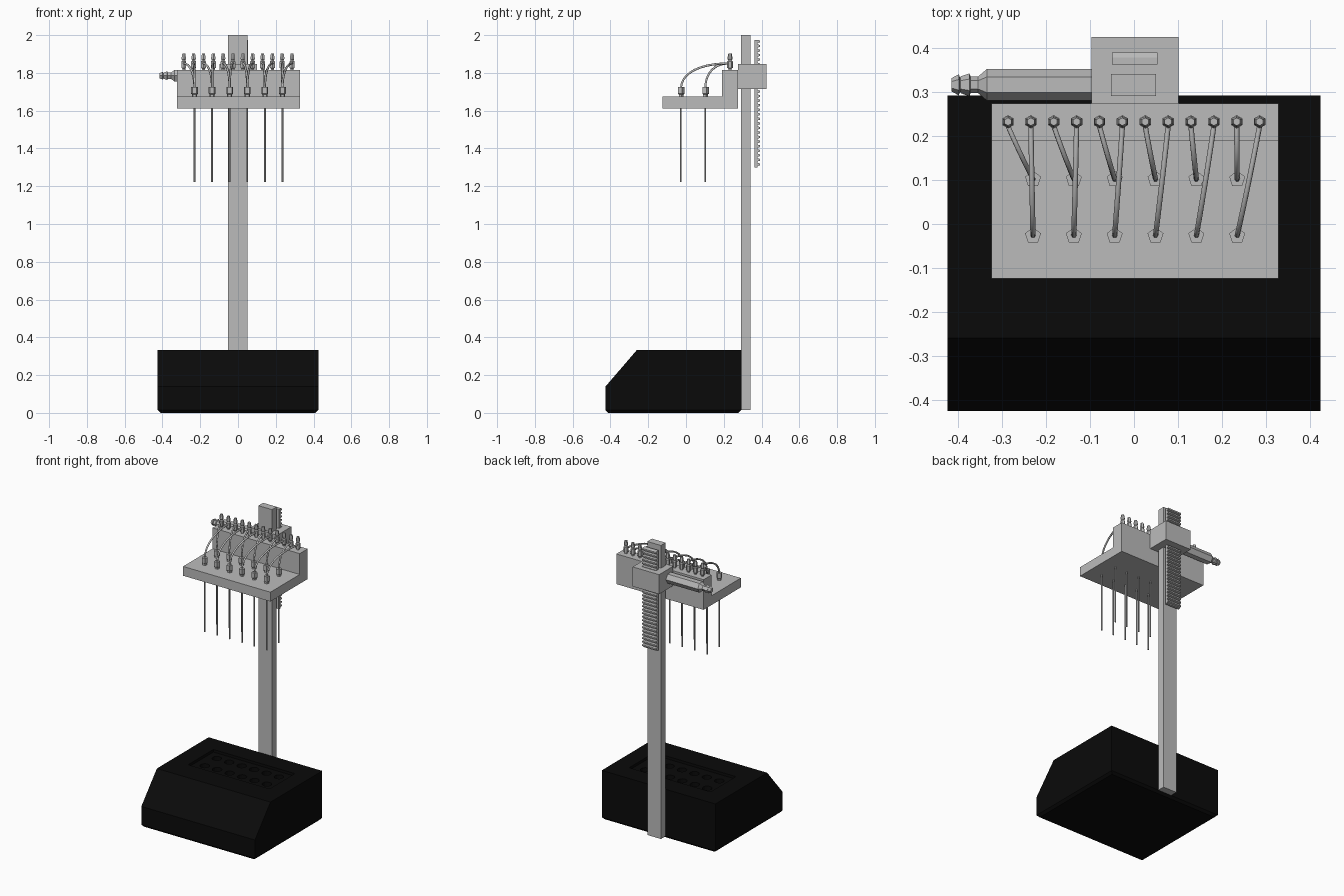
import bpy, bmesh, math
from mathutils import Matrix, Vector

old = bpy.data.objects.get("Cube")
if old:
    bpy.data.objects.remove(old, do_unlink=True)


def material(name, value):
    m = bpy.data.materials.new(name)
    m.use_nodes = True
    colour = (value, value, value, 1)
    m.diffuse_color = colour
    bsdf = m.node_tree.nodes["Principled BSDF"]
    bsdf.inputs["Base Color"].default_value = colour
    bsdf.inputs["Roughness"].default_value = 0.6
    return m


GREY = material("light grey", 0.5)
BLACK = material("black", 0.003)


def finish(name, bm, mat):
    bmesh.ops.recalc_face_normals(bm, faces=bm.faces)
    mesh = bpy.data.meshes.new(name)
    bm.to_mesh(mesh)
    bm.free()
    mesh.materials.append(mat)
    ob = bpy.data.objects.new(name, mesh)
    bpy.context.collection.objects.link(ob)
    return ob


def box(name, x, y, z, mat=GREY):
    bm = bmesh.new()
    spans = (x, y, z)
    size = [s[1] - s[0] for s in spans]
    mid = Vector([(s[0] + s[1]) / 2 for s in spans])
    bmesh.ops.create_cube(bm, size=1, matrix=Matrix.Translation(mid) @ Matrix.Diagonal((*size, 1)))
    return finish(name, bm, mat)


def prism(bm, profile, x0, x1):
    """Extrude a (y, z) outline along x."""
    face = bm.faces.new([bm.verts.new((x0, y, z)) for y, z in profile])
    ext = bmesh.ops.extrude_face_region(bm, geom=[face])
    moved = [v for v in ext["geom"] if isinstance(v, bmesh.types.BMVert)]
    bmesh.ops.translate(bm, vec=(x1 - x0, 0, 0), verts=moved)


def lathe(bm, profile, sides, matrix, turn=0):
    """Faceted turned part from (radius, height) pairs, capped at both ends."""
    rings = []
    for r, h in profile:
        angles = [turn + math.tau * i / sides for i in range(sides)]
        rings.append([bm.verts.new(matrix @ Vector((r * math.cos(a), r * math.sin(a), h))) for a in angles])
    for a, b in zip(rings, rings[1:]):
        for i in range(sides):
            j = (i + 1) % sides
            bm.faces.new((a[i], a[j], b[j], b[i]))
    bm.faces.new(rings[0][::-1])
    bm.faces.new(rings[-1])


def place(x, y, z):
    return Matrix.Translation((x, y, z))


def cut(target, cutter):
    cutter.hide_render = True
    cutter.hide_viewport = True
    mod = target.modifiers.new("cut", 'BOOLEAN')
    mod.object = cutter
    mod.solver = 'EXACT'


# Shared layout of needles, wells and ports
COLUMNS = [-0.23 + 0.093 * i for i in range(6)]
FRONT, BACK = -0.027, 0.102
PORTS = [-0.287 + 0.0521 * i for i in range(12)]
PORT_Y = 0.233

# Base with sloped front and chamfered bottom edge
bm = bmesh.new()
prism(bm, [(-0.426, 0), (0.293, 0), (0.293, 0.333), (-0.26, 0.333), (-0.426, 0.14)], -0.425, 0.425)
bottom = [e for e in bm.edges if all(v.co.z < 0.001 for v in e.verts)]
bmesh.ops.bevel(bm, geom=bottom, offset=0.015, segments=1, affect='EDGES')
base = finish("base", bm, BLACK)

# Recessed tray in the base and a well under each needle
cut(base, box("tray_cutter", (-0.3, 0.31), (-0.105, 0.165), (0.315, 0.4), BLACK))
bm = bmesh.new()
for x in COLUMNS:
    for y in (FRONT, BACK):
        lathe(bm, [(0.03, 0.24), (0.03, 0.38)], 12, place(x, y, 0))
cut(base, finish("well_cutter", bm, BLACK))

# Upright post and sliding carriage
box("post", (-0.052, 0.05), (0.292, 0.342), (0.015, 2.0))
box("carriage", (-0.097, 0.101), (0.275, 0.426), (1.715, 1.847))

# Toothed rack behind the post
z_low, z_high, teeth = 1.3, 1.975, 28
pitch = (z_high - z_low) / teeth
outline = [(0.363, z_high), (0.363, z_low)]
for i in range(teeth):
    z = z_low + i * pitch
    outline += [(0.379, z), (0.379, z + pitch * 0.3), (0.391, z + pitch * 0.45), (0.391, z + pitch * 0.85)]
outline.append((0.379, z_high))
bm = bmesh.new()
prism(bm, outline, -0.05, 0.054)
finish("rack", bm, GREY)

# Manifold: flat plate with a raised rear block
bm = bmesh.new()
prism(bm, [(-0.124, 1.612), (0.275, 1.612), (0.275, 1.816), (0.19, 1.816), (0.19, 1.675), (-0.124, 1.675)],
      -0.324, 0.329)
finish("manifold", bm, GREY)

# Hose connector on the right side of the carriage
bm = bmesh.new()
along = place(-0.09, 0.317, 1.785) @ Matrix.Rotation(-math.pi / 2, 4, 'Y')
lathe(bm, [(0.036, 0), (0.036, 0.245), (0.019, 0.265), (0.019, 0.282), (0.026, 0.285),
           (0.019, 0.305), (0.016, 0.306), (0.024, 0.309), (0.015, 0.326)], 6, along, math.pi / 6)
finish("hose_connector", bm, GREY)

# Hexagonal port fittings along the rear block
bm = bmesh.new()
for x in PORTS:
    lathe(bm, [(0.009, 0), (0.009, 0.008), (0.015, 0.012), (0.015, 0.045), (0.009, 0.052),
               (0.013, 0.058), (0.013, 0.066), (0.009, 0.088)], 6, place(x, PORT_Y, 1.815), math.pi / 6)
finish("port_fittings", bm, GREY)

# Needles and their five-sided fittings on the plate
fittings, needles = bmesh.new(), bmesh.new()
for x in COLUMNS:
    for y in (FRONT, BACK):
        lathe(fittings, [(0.014, 0), (0.014, 0.012), (0.019, 0.016), (0.019, 0.05)], 5,
              place(x, y, 1.674), math.pi / 2)
        lathe(needles, [(0.005, 1.222), (0.005, 1.62)], 6, place(x, y, 0))
finish("needle_fittings", fittings, GREY)
finish("needles", needles, GREY)

# Bent tubes joining each port to a needle, alternating back and front rows
curve = bpy.data.curves.new("tubes", 'CURVE')
curve.dimensions = '3D'
curve.bevel_depth = 0.006
curve.bevel_resolution = 1
curve.resolution_u = 10
curve.use_fill_caps = True
for i, x in enumerate(PORTS):
    row = FRONT if i % 2 else BACK
    start, end = Vector((COLUMNS[i // 2], row, 1.715)), Vector((x, PORT_Y - 0.01, 1.85))
    reach = (end.y - start.y) * 0.55
    lean = (start.x - end.x) * 0.5
    spline = curve.splines.new('BEZIER')
    spline.bezier_points.add(1)
    for p, co, handle in zip(spline.bezier_points, (start, end),
                             (Vector((0, 0, 0.09)), Vector((-lean, reach, 0)))):
        p.handle_left_type = p.handle_right_type = 'FREE'
        p.co = co
        p.handle_left, p.handle_right = co - handle, co + handle
curve.materials.append(GREY)
tubes = bpy.data.objects.new("tubes", curve)
bpy.context.collection.objects.link(tubes)
